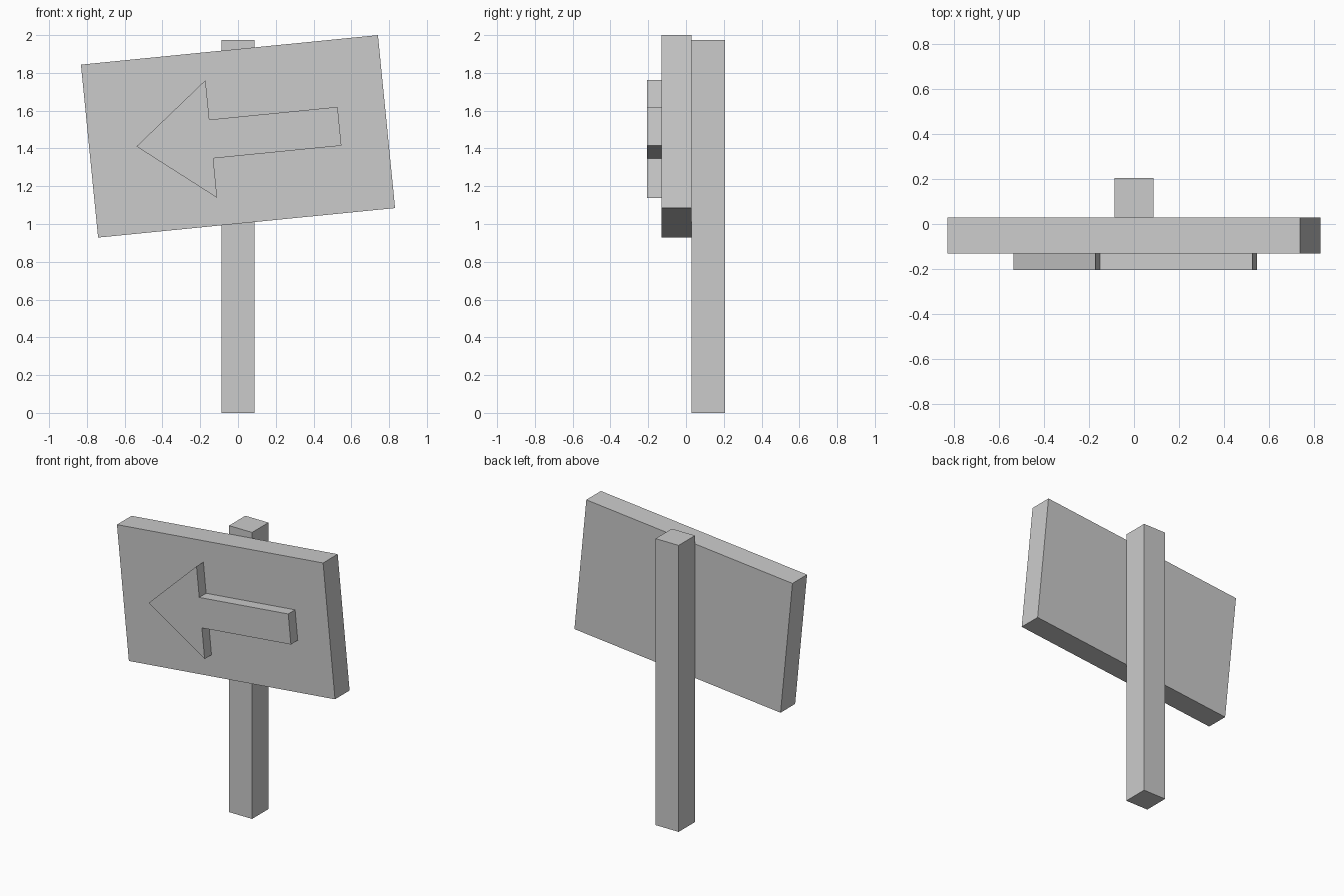
import bpy, bmesh, math
from mathutils import Matrix

if "Cube" in bpy.data.objects:
    bpy.data.objects.remove(bpy.data.objects["Cube"])

TILT = Matrix.Translation((0, 0, 1.464)) @ Matrix.Rotation(math.radians(-5.67), 4, 'Y')


def slab(name, profile, y_front, y_back, matrix=Matrix.Identity(4)):
    """Extrude an (x, z) outline from y_front to y_back."""
    bm = bmesh.new()
    face = bm.faces.new([bm.verts.new((x, y_front, z)) for x, z in profile])
    ext = bmesh.ops.extrude_face_region(bm, geom=[face], use_keep_orig=True)
    moved = [g for g in ext["geom"] if isinstance(g, bmesh.types.BMVert)]
    bmesh.ops.translate(bm, verts=moved, vec=(0, y_back - y_front, 0))
    bmesh.ops.recalc_face_normals(bm, faces=bm.faces)
    mesh = bpy.data.meshes.new(name)
    bm.to_mesh(mesh)
    bm.free()
    obj = bpy.data.objects.new(name, mesh)
    obj.matrix_world = matrix
    bpy.context.collection.objects.link(obj)
    return obj


def rect(half_width, z0, z1):
    return [(-half_width, z0), (half_width, z0), (half_width, z1), (-half_width, z1)]


# Upright post behind the board
slab("post", rect(0.088, 0, 1.975), 0.028, 0.206)

# Tilted sign board
slab("sign_board", rect(0.79, -0.46, 0.46), -0.131, 0.028, TILT)

# Raised arrow: upper half outline, mirrored below the axis
upper = [(-0.142, 0.313), (-0.142, 0.103), (0.54, 0.103)]
lower = [(x, -z) for x, z in reversed(upper)]
slab("arrow", [(-0.54, 0)] + upper + lower, -0.206, -0.131, TILT)
